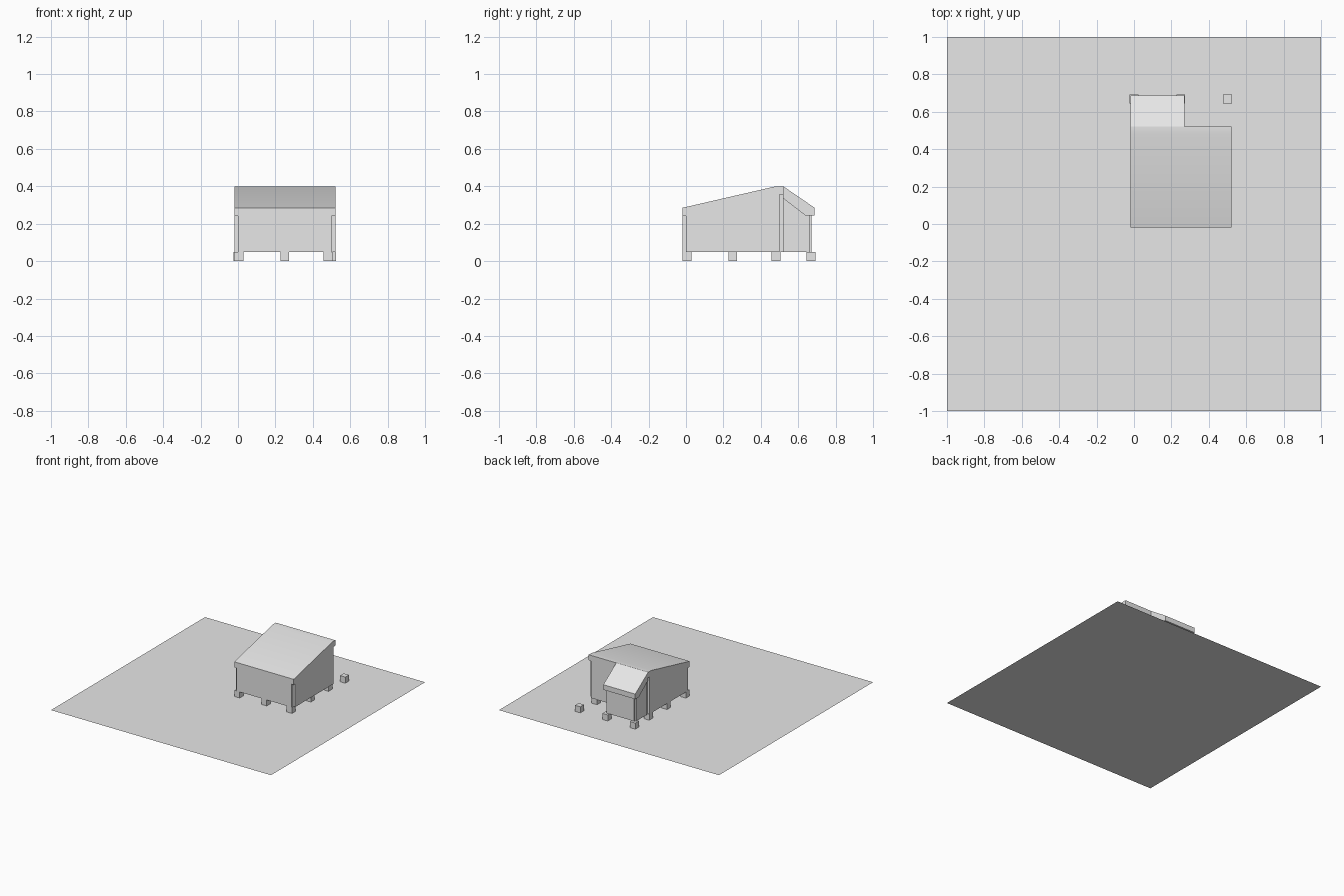
import bpy

if "Cube" in bpy.data.objects:
    bpy.data.objects.remove(bpy.data.objects["Cube"], do_unlink=True)

grey = bpy.data.materials.new("plain grey")
grey.use_nodes = True
grey.diffuse_color = (0.8, 0.8, 0.8, 1)
grey.node_tree.nodes["Principled BSDF"].inputs["Base Color"].default_value = (0.8, 0.8, 0.8, 1)


def mesh_object(name, verts, faces):
    mesh = bpy.data.meshes.new(name)
    mesh.from_pydata(verts, [], faces)
    mesh.materials.append(grey)
    obj = bpy.data.objects.new(name, mesh)
    bpy.context.collection.objects.link(obj)
    return obj


def extrude_x(name, profile, x0, x1):
    """Solid from a counter-clockwise (y, z) profile, extruded along x."""
    n = len(profile)
    verts = [(x, y, z) for x in (x0, x1) for y, z in profile]
    sides = [(i, (i + 1) % n, (i + 1) % n + n, i + n) for i in range(n)]
    sides = [face[::-1] for face in sides]
    caps = [tuple(reversed(range(n))), tuple(range(n, 2 * n))]
    return mesh_object(name, verts, sides + caps)


def box(name, x, y, z):
    profile = [(y[0], z[0]), (y[1], z[0]), (y[1], z[1]), (y[0], z[1])]
    return extrude_x(name, profile, *x)


# Ground sheet
mesh_object("ground", [(-1, -1, 0), (1, -1, 0), (1, 1, 0), (-1, 1, 0)], [(0, 1, 2, 3)])

# Foundation blocks in a grid, with the rear row under the lean-to
FOOT = 0.024
for row, y in enumerate((0.005, 0.25, 0.48, 0.669)):
    for col, x in enumerate((0.005, 0.25, 0.48) if row < 3 else (0, 0.25, 0.5)):
        box(f"foundation_block_{row}_{col}", (x - FOOT, x + FOOT),
            (y - FOOT, y + FOOT), (0, 0.05))

# Main house: floor, then wall panels leaving open corner notches
box("house_floor", (0, 0.5), (0, 0.5), (0.05, 0.07))
box("front_wall", (0, 0.5), (-0.02, 0), (0.05, 0.245))
box("back_wall", (0, 0.5), (0.5, 0.52), (0.05, 0.365))
side_profile = [(0, 0.05), (0.5, 0.05), (0.5, 0.365), (0, 0.25)]
extrude_x("right_wall", side_profile, -0.02, 0)
extrude_x("left_wall", side_profile, 0.5, 0.52)

# Main roof with a short flat ridge, shaded softly across the shallow bend
roof = extrude_x("house_roof", [(-0.02, 0.24), (0, 0.24), (0.5, 0.355), (0.52, 0.355),
                                (0.52, 0.4), (0.48, 0.4), (-0.02, 0.285)], -0.02, 0.52)
bpy.context.view_layer.objects.active = roof
roof.select_set(True)
bpy.ops.object.shade_smooth_by_angle()
roof.select_set(False)

# Rear lean-to: floor, inset walls and steeper roof
box("lean_to_floor", (0, 0.25), (0.52, 0.66), (0.05, 0.07))
box("lean_to_back_wall", (0, 0.25), (0.66, 0.672), (0.05, 0.245))
lean_profile = [(0.52, 0.05), (0.66, 0.05), (0.66, 0.245), (0.64, 0.245), (0.52, 0.34)]
extrude_x("lean_to_right_wall", lean_profile, -0.01, 0)
extrude_x("lean_to_left_wall", lean_profile, 0.25, 0.26)
extrude_x("lean_to_roof", [(0.52, 0.335), (0.64, 0.243), (0.688, 0.243),
                           (0.688, 0.285), (0.52, 0.4)], -0.02, 0.27)
